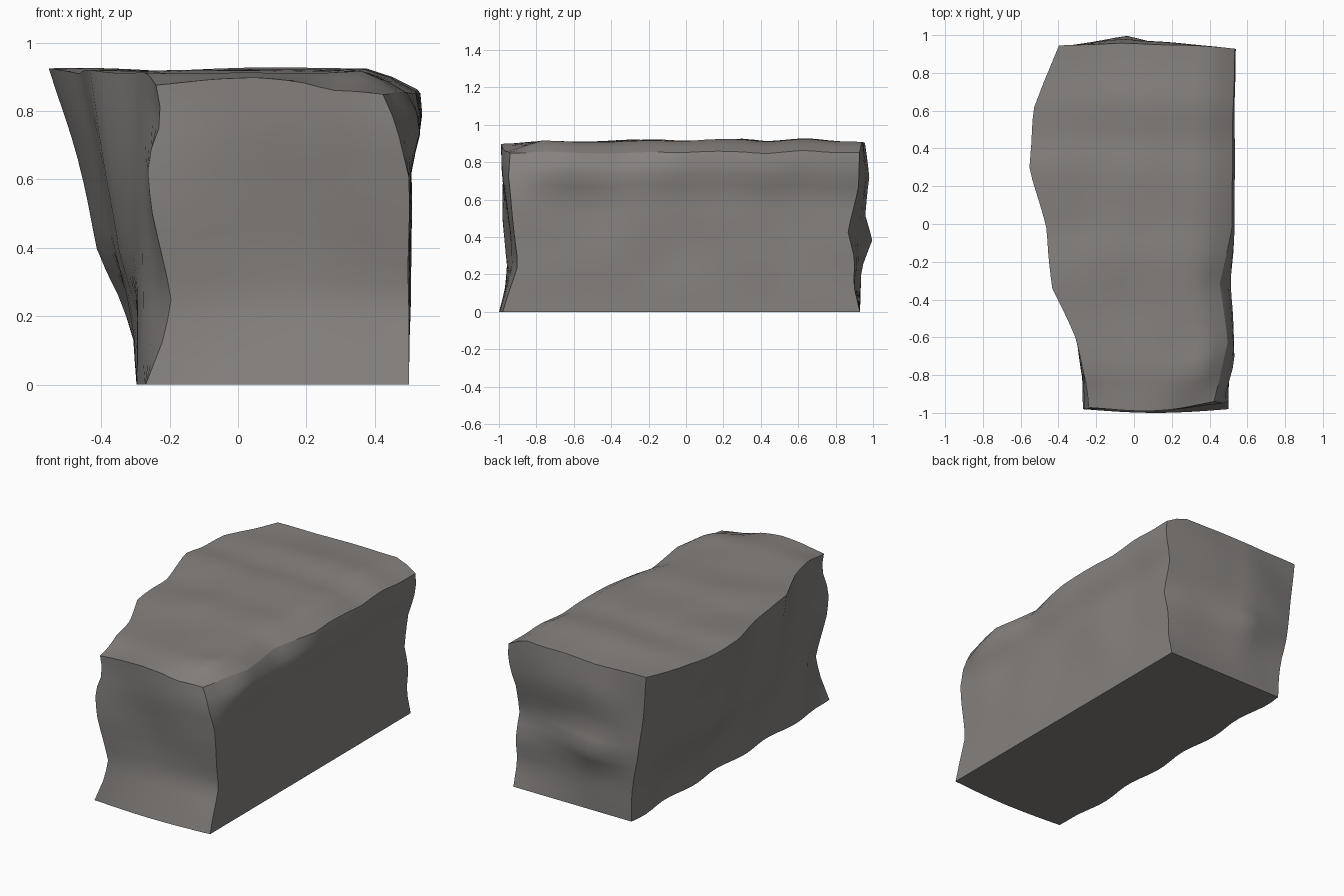
import bpy, bmesh, math
from mathutils import noise, Vector

if "Cube" in bpy.data.objects:
    bpy.data.objects.remove(bpy.data.objects["Cube"])

NU, NV, NW = 14, 30, 14


def curve(t, pts):
    """Piecewise linear profile through (position, value) pairs."""
    if t <= pts[0][0]:
        return pts[0][1]
    for (a, p), (b, q) in zip(pts, pts[1:]):
        if t <= b:
            return p + (q - p) * (t - a) / (b - a)
    return pts[-1][1]


def mix(a, b, t):
    return a + (b - a) * t


# Rim outline of the top, as x along y
LEFT_RIM = [(-.98, -.25), (-.8, -.265), (-.6, -.31), (-.5, -.35), (-.33, -.43),
            (-.02, -.465), (.3, -.55), (.62, -.53), (.77, -.48), (.95, -.40)]
RIGHT_RIM = [(-.98, .43), (-.64, .50), (-.33, .45), (0, .52), (.62, .525), (.92, .53)]
# Vertical profiles, along height
FLARE = [(0, 0), (.14, .04), (.25, .19), (.38, .44), (.52, .58), (.68, .74), (.92, 1)]
FRONT_LEFT = [(0, -.27), (.14, -.22), (.26, -.20), (.4, -.225), (.52, -.25),
              (.66, -.27), (.78, -.23), (.88, -.245)]
FRONT_Y_RIGHT = [(0, -.98), (.26, -.90), (.52, -.93), (.72, -.955), (.85, -.94)]
FRONT_Y_LEFT = [(0, -.98), (.25, -.955), (.5, -.975), (.75, -.98), (.9, -.975)]
BACK_Y_RIGHT = [(0, .93), (.15, .89), (.28, .90), (.43, .86), (.65, .92), (.88, .935)]
BACK_Y_MID = [(0, .93), (.22, .935), (.39, .995), (.52, .955), (.72, .985), (.91, .955)]
BACK_Y_LEFT = [(0, .93), (.3, .94), (.6, .94), (.9, .94)]
# Height of the top, along y and along the front edge
TOP_Z = [(-1, .895), (-.83, .912), (-.4, .908), (-.17, .92), (0, .912),
         (.3, .92), (.45, .908), (.65, .922), (.8, .91), (.95, .905)]
FRONT_Z = [(0, .88), (.45, .897), (.62, .885), (.77, .855), (1, .845)]


def rock_point(u, v, w):
    """Map a unit-cube surface point onto the rock."""
    y0 = mix(-.97, .95, v)
    # top height: dips at the front edge and along the right edge
    top = curve(y0, TOP_Z)
    top -= .06 * max(0, (u - .86) / .14) ** 1.3
    top = mix(curve(u, FRONT_Z), top, min(1, v / .1))
    z = top * w
    # front and back walls
    yf = mix(curve(z, FRONT_Y_LEFT), curve(z, FRONT_Y_RIGHT), u)
    yf -= .025 * math.sin(math.pi * u) * (abs(w - .45) * 2.2 - .2)
    yb = curve(u, [(0, curve(z, BACK_Y_LEFT)), (.35, curve(z, BACK_Y_MID)),
                   (1, curve(z, BACK_Y_RIGHT))])
    y = mix(yf, yb, v)
    # left wall flares outward, right wall has a lip near the top
    rim = curve(y0, LEFT_RIM)
    base = -.285 + .012 * math.sin(y0 * 13) * (1 - w)
    xl = mix(base, rim, curve(z, FLARE))
    xl = mix(curve(z, FRONT_LEFT), xl, min(1, v / .1))
    lip = mix(.47, .538, min(1, max(0, v / .12)))
    lip -= .02 * math.exp(-((y0 + .33) / .15) ** 2)
    xr = curve(w, [(0, .5), (.72, .5), (.9, lip), (1, curve(y0, RIGHT_RIM))])
    x = mix(xl, xr, u)
    # mild lumpiness, fading at the flat base
    n = noise.noise_vector(Vector((x, y, z)) * 3.2) * .012 * min(1, w * 4)
    return Vector((x + n.x, y + n.y, max(0, z + n.z)))


bm = bmesh.new()
verts = {}


def vert(i, j, k):
    if (i, j, k) not in verts:
        verts[i, j, k] = bm.verts.new(rock_point(i / NU, j / NV, k / NW))
    return verts[i, j, k]


def wall(na, nb, place):
    for a in range(na):
        for b in range(nb):
            bm.faces.new([vert(*place(a + p, b + q))
                          for p, q in ((0, 0), (1, 0), (1, 1), (0, 1))])


# Six walls of the boulder
for end in (0, 1):
    wall(NU, NV, lambda a, b: (a, b, NW * end))
    wall(NU, NW, lambda a, b: (a, NV * end, b))
    wall(NV, NW, lambda a, b: (NU * end, a, b))
bmesh.ops.recalc_face_normals(bm, faces=bm.faces[:])

# Crisp borders between walls, smooth elsewhere
for f in bm.faces:
    f.smooth = True
pos = {v: key for key, v in verts.items()}
size = (NU, NV, NW)
for e in bm.edges:
    a, b = pos[e.verts[0]], pos[e.verts[1]]
    shared = sum(a[n] == b[n] and a[n] in (0, size[n]) for n in range(3))
    if shared >= 2:
        e.smooth = False

mesh = bpy.data.meshes.new("rock_block")
bm.to_mesh(mesh)
bm.free()
rock = bpy.data.objects.new("rock_block", mesh)
bpy.context.collection.objects.link(rock)

stone = bpy.data.materials.new("warm grey stone")
stone.diffuse_color = (.235, .22, .21, 1)
stone.use_nodes = True
stone.node_tree.nodes["Principled BSDF"].inputs["Base Color"].default_value = stone.diffuse_color
mesh.materials.append(stone)
